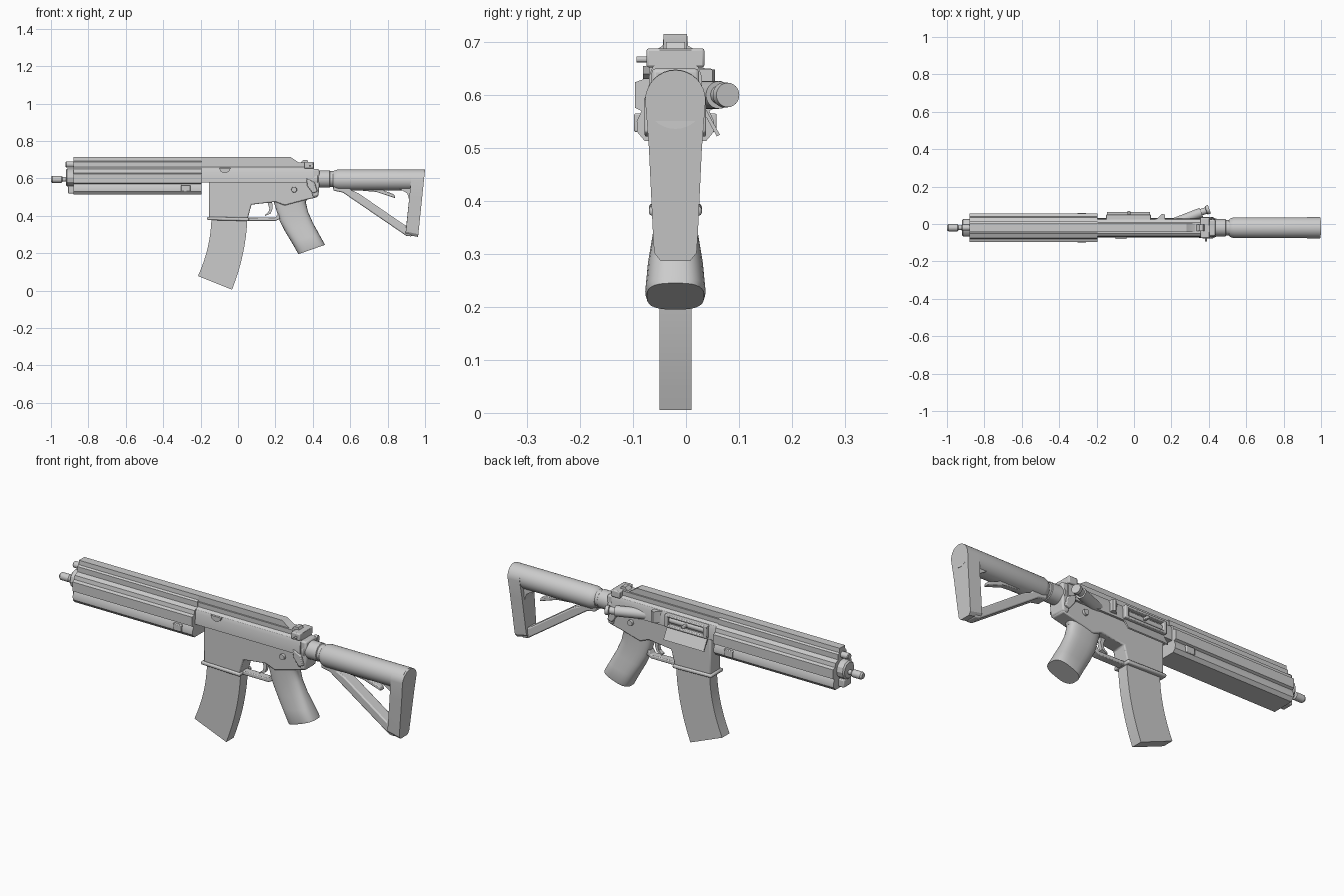
import bpy, bmesh, math
from mathutils import Vector

if "Cube" in bpy.data.objects:
    bpy.data.objects.remove(bpy.data.objects["Cube"])

CY = -0.02  # centre plane of the body
grey = bpy.data.materials.new("matte_grey")
grey.diffuse_color = (0.6, 0.6, 0.6, 1)
grey.use_nodes = True
grey.node_tree.nodes["Principled BSDF"].inputs["Base Color"].default_value = grey.diffuse_color


def finish(name, bm, bevel=0, angle=30):
    bmesh.ops.remove_doubles(bm, verts=bm.verts, dist=1e-5)
    bmesh.ops.recalc_face_normals(bm, faces=bm.faces)
    me = bpy.data.meshes.new(name)
    bm.to_mesh(me)
    bm.free()
    me.materials.append(grey)
    ob = bpy.data.objects.new(name, me)
    bpy.context.collection.objects.link(ob)
    if bevel:
        m = ob.modifiers.new("bevel", 'BEVEL')
        m.width, m.segments, m.limit_method = bevel, 2, 'ANGLE'
    for o in bpy.context.selected_objects:
        o.select_set(False)
    ob.select_set(True)
    bpy.context.view_layer.objects.active = ob
    bpy.ops.object.shade_smooth_by_angle(angle=math.radians(angle))
    return ob


def loft(name, rings, bevel=0, angle=30):
    """Skin a list of equal-length rings and cap both ends."""
    bm = bmesh.new()
    vs = [[bm.verts.new(p) for p in r] for r in rings]
    n = len(vs[0])
    for a, b in zip(vs, vs[1:]):
        for i in range(n):
            bm.faces.new((a[i], a[(i + 1) % n], b[(i + 1) % n], b[i]))
    bm.faces.new(vs[0])
    bm.faces.new(vs[-1])
    return finish(name, bm, bevel, angle)


def side(name, pts, half, cy=CY, bevel=0):
    """Side profile (x, z) given a thickness across y."""
    return loft(name, [[(x, cy + s * half, z) for x, z in pts] for s in (-1, 1)], bevel)


def section(name, half_pts, x0, x1, bevel=0):
    """Mirrored cross-section (half width, z) run along x."""
    ring = [(w, z) for w, z in half_pts] + [(-w, z) for w, z in reversed(half_pts)]
    return loft(name, [[(x, CY + w, z) for w, z in ring] for x in (x0, x1)], bevel)


def box(name, x, y, z, bevel=0):
    return side(name, [(x[0], z[0]), (x[1], z[0]), (x[1], z[1]), (x[0], z[1])],
                (y[1] - y[0]) / 2, (y[0] + y[1]) / 2, bevel)


def rod(name, stations, sides=24):
    """Round part through (point, radius) stations."""
    d = (Vector(stations[-1][0]) - Vector(stations[0][0])).normalized()
    u = d.cross(Vector((0, 0, 1))).normalized()
    v = d.cross(u)
    rings = []
    for p, r in stations:
        rings.append([Vector(p) + r * (math.cos(t) * u + math.sin(t) * v)
                      for t in (2 * math.pi * i / sides for i in range(sides))])
    return loft(name, rings)


def xrod(name, z, stations, y=CY, sides=24):
    return rod(name, [((x, y, z), r) for x, r in stations], sides)


# Front end: faceted handguard with side rails
section("handguard", [(.022, .715), (.024, .693), (.034, .687), (.034, .66), (.056, .65),
                      (.06, .63), (.076, .624), (.076, .576), (.064, .57), (.073, .55),
                      (.072, .53), (.058, .513)], -.88, -.195)
xrod("front_collar", .605, [(-.92, .04), (-.913, .047), (-.87, .047)], sides=12)
xrod("barrel", .595, [(-.96, .012), (-.87, .012)])
xrod("barrel_tip", .595, [(-1, .013), (-.992, .019), (-.945, .019), (-.938, .013)])
xrod("upper_tube", .675, [(-.922, .013), (-.918, .016), (-.87, .016)])
box("front_lower_lug", (-.91, -.87), (CY - .03, CY + .03), (.52, .56), .005)
for s in (-1, 1):
    box("handguard_button", (-.305, -.255), (CY + s * .07 - .008, CY + s * .07 + .008),
        (.53, .565), .003)

# Upper body and top rail
section("upper_body", [(.03, .685), (.03, .662), (.043, .653), (.05, .635), (.051, .578)],
        -.197, .405)
side("top_rail", [(-.197, .68), (-.197, .715), (.28, .715), (.325, .685), (.36, .68)], .022)
box("rear_handle", (.355, .405), (CY - .055, CY + .055), (.652, .688), .005)
rod("handle_pin", [((.385, -.093, .667), .006), ((.385, -.045, .667), .006)], 12)
side("rear_sight", [(.33, .68), (.35, .7), (.37, .7), (.38, .68)], .018)
side("side_catch", [(-.1, .655), (-.04, .655), (-.045, .64), (-.06, .63), (-.08, .63),
                    (-.095, .64)], .006, -.075)

# Port frame, open cover and deflector on the far side
for z in ((.585, .598), (.638, .65)):
    box("port_frame_rail", (-.15, .09), (.02, .05), z, .004)
for x in ((-.15, -.13), (.07, .09)):
    box("port_frame_end", x, (.02, .05), (.585, .65), .004)
xrod("port_bolt", .618, [(-.14, .016), (.08, .016)], y=.025)
box("port_knob", (-.035, -.02), (.03, .07), (.612, .626), .003)
loft("port_cover", [[(x, .025, .582), (x, .031, .585), (x, .064, .525), (x, .058, .522)]
                    for x in (-.145, .085)])
loft("deflector", [[(.1, .02, z), (.125, .03, z), (.15, .055, z), (.165, .05, z),
                    (.165, .02, z)] for z in (.59, .648)])
rod("angled_plunger_housing", [((.2, .0, .6), .026), ((.36, .062, .6), .026)])
rod("angled_plunger", [((.345, .058, .6), .018), ((.385, .072, .6), .018),
                       ((.387, .073, .6), .024), ((.403, .079, .6), .023)])

# Lower body with magazine well
side("lower_body", [(-.155, .585), (-.155, .39), (.052, .385), (.072, .46), (.2, .475),
                    (.25, .455), (.36, .485), (.425, .5), (.43, .53), (.41, .585)],
     .04, bevel=.006)
side("well_lip", [(-.165, .395), (-.165, .378), (.058, .372), (.058, .39)], .05, bevel=.006)
side("rear_plate", [(.395, .65), (.435, .65), (.435, .56), (.43, .505), (.40, .5),
                    (.385, .56)], .045, bevel=.008)
for s in (-1, 1):
    rod("selector", [((.3, CY + s * .035, .54), .016), ((.3, CY + s * .052, .54), .014)], 16)
    side("sling_tab", [(.365, .6), (.41, .58), (.425, .53), (.4, .52), (.37, .56)],
         .008, CY + s * .05, .004)

# Curved magazine
mag = []
for i in range(9):
    t = i / 8
    fx, fz = -.142 - .004 * t - .068 * t * t, .39 - .312 * t
    bx, bz = .05 - .012 * t - .07 * t * t, .39 - .385 * t
    mag.append([(fx, CY - .03, fz), (bx, CY - .03, bz), (bx, CY + .03, bz), (fx, CY + .03, fz)])
loft("magazine", mag)

# Trigger and its guard
side("trigger_guard", [(.05, .392), (.055, .372), (.2, .372), (.235, .39), (.225, .43),
                       (.2, .39)], .02, bevel=.004)
side("trigger", [(.155, .48), (.182, .48), (.185, .44), (.175, .412), (.145, .4),
                 (.145, .406), (.163, .42), (.168, .44)], .01)

# Rear grip: rounded sections from top to base
grip = []
for fx, fz, bx, bz, w in [(.185, .495, .39, .52, .036), (.205, .43, .362, .475, .036),
                          (.222, .375, .375, .42, .037), (.25, .32, .402, .36, .042),
                          (.285, .262, .435, .3, .052), (.318, .204, .46, .255, .057),
                          (.322, .195, .465, .245, .054)]:
    ring = []
    for i in range(28):
        a = 2 * math.pi * i / 28
        c, s = [math.copysign(abs(k) ** .7, k) for k in (math.cos(a), math.sin(a))]
        ring.append(((fx + bx) / 2 + c * (bx - fx) / 2, CY + s * w,
                     (fz + bz) / 2 + c * (bz - fz) / 2))
    grip.append(ring)
loft("grip", grip, angle=40)

# Rear tube and shoulder stock
xrod("rear_tube", .597, [(.40, .045), (.425, .05), (.43, .046), (.49, .046), (.493, .042),
                         (.56, .042)])
xrod("stock_tube", .592, [(.508, .044), (.515, .05), (.535, .056), (.99, .056)], sides=32)

# Butt: rounded top tapering down, sheared to follow the sloped rear face
outline = [(.057 * math.cos(a), .59 + .057 * math.sin(a))
           for a in (math.pi * i / 16 for i in range(17))]
outline += [(-.05, .5), (-.042, .33), (-.04, .302), (-.028, .287),
            (.028, .287), (.04, .302), (.042, .33), (.05, .5)]
front = [(.925 - (.59 - z) * .1, CY + y, z + (.014 if z < .31 else 0)) for y, z in outline]
back = [(1.0 - (.647 - z) * .104, CY + y, z) for y, z in outline]
loft("stock_butt", [front, back])
side("stock_strut", [(.51, .57), (.51, .535), (.56, .525), (.9, .293), (.93, .29), (.93, .335),
                     (.885, .355), (.645, .52), (.6, .54), (.6, .57)], .032, bevel=.006)
side("stock_top_corner", [(.84, .56), (.93, .56), (.92, .47), (.905, .52)], .032)
side("stock_lever", [(.64, .55), (.66, .535), (.74, .528), (.84, .495), (.835, .515),
                     (.78, .535), (.74, .56)], .016, bevel=.004)
